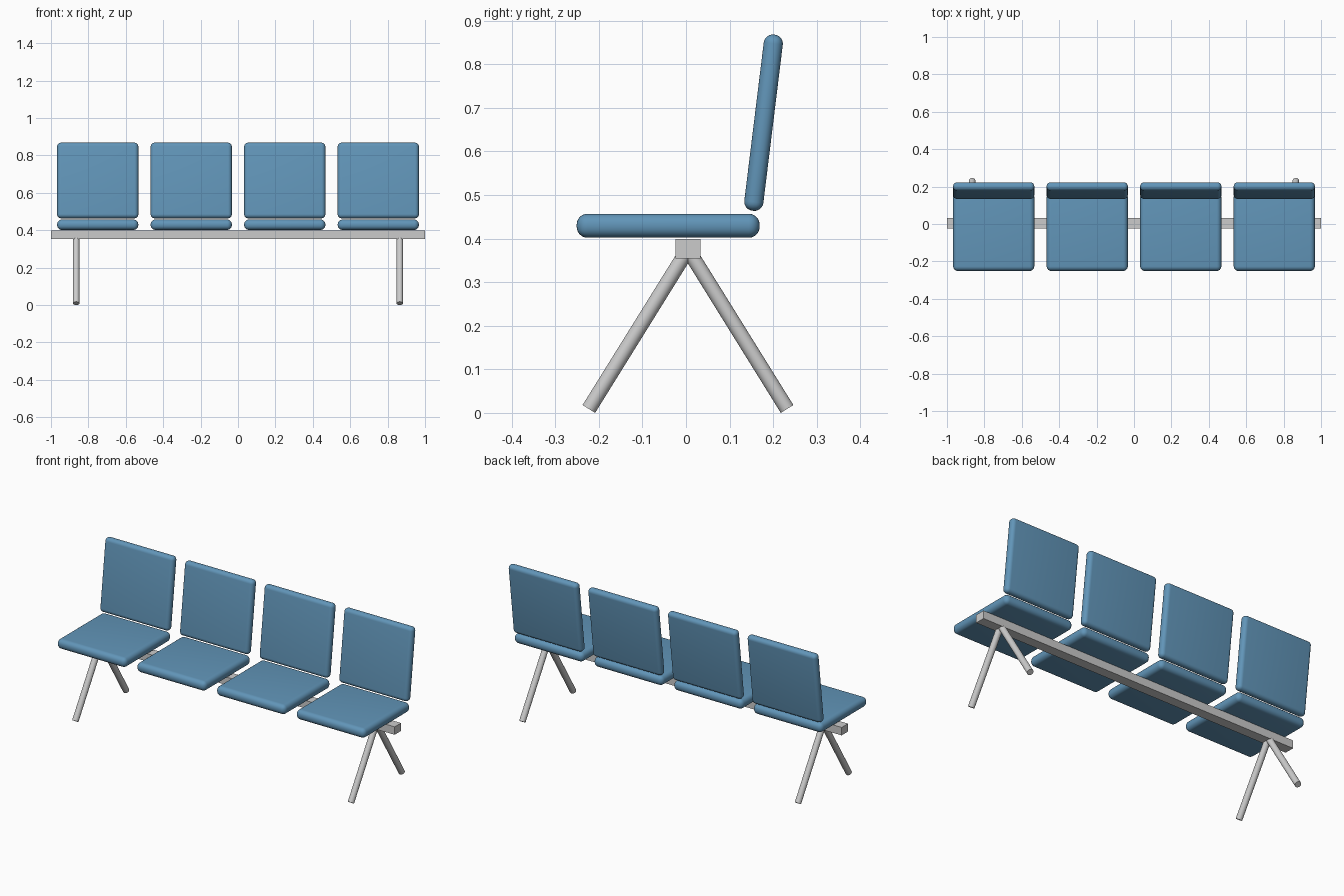
import bpy
from math import radians
from mathutils import Vector

if "Cube" in bpy.data.objects:
    bpy.data.objects.remove(bpy.data.objects["Cube"])

blue = bpy.data.materials.new("blue_upholstery")
blue.diffuse_color = (0.12, 0.30, 0.48, 1)
blue.use_nodes = True
blue.node_tree.nodes["Principled BSDF"].inputs["Base Color"].default_value = blue.diffuse_color


def box(name, loc, size, tilt=0.0):
    bpy.ops.mesh.primitive_cube_add(size=1, location=loc)
    ob = bpy.context.object
    ob.name = name
    ob.scale = size
    bpy.ops.object.transform_apply(location=False, rotation=False, scale=True)
    ob.rotation_euler.x = tilt
    return ob


def cushion(name, loc, size, radius, tilt=0.0):
    ob = box(name, loc, size, tilt)
    bevel = ob.modifiers.new("round_edges", 'BEVEL')
    bevel.width = radius
    bevel.segments = 6
    bpy.ops.object.modifier_apply(modifier=bevel.name)
    ob.data.materials.append(blue)
    bpy.ops.object.shade_smooth_by_angle(angle=radians(40))
    return ob


def tube(name, start, end, radius):
    a, b = Vector(start), Vector(end)
    bpy.ops.mesh.primitive_cylinder_add(vertices=32, radius=radius,
                                        depth=(b - a).length, location=(a + b) / 2)
    ob = bpy.context.object
    ob.name = name
    ob.rotation_euler = (b - a).to_track_quat('Z', 'Y').to_euler()
    bpy.ops.object.shade_smooth_by_angle(angle=radians(40))
    return ob


# Supporting beam
box("beam", (0, 0.0045, 0.3765), (2.0, 0.057, 0.045))

# Four seats with leaning backrests
for i in range(4):
    x = -0.75 + 0.5 * i
    cushion(f"seat_{i + 1}", (x, -0.041, 0.4295), (0.434, 0.42, 0.055), 0.025)
    cushion(f"backrest_{i + 1}", (x, 0.178, 0.666), (0.434, 0.044, 0.407), 0.0205,
            radians(-7))

# Splayed leg pairs at both ends
for side, x in (("left", -0.865), ("right", 0.865)):
    for place, s in (("front", -1), ("back", 1)):
        tube(f"{place}_{side}_leg", (x, 0.0045 + s * 0.2275, 0.009),
             (x, 0.0045, 0.375), 0.017)
